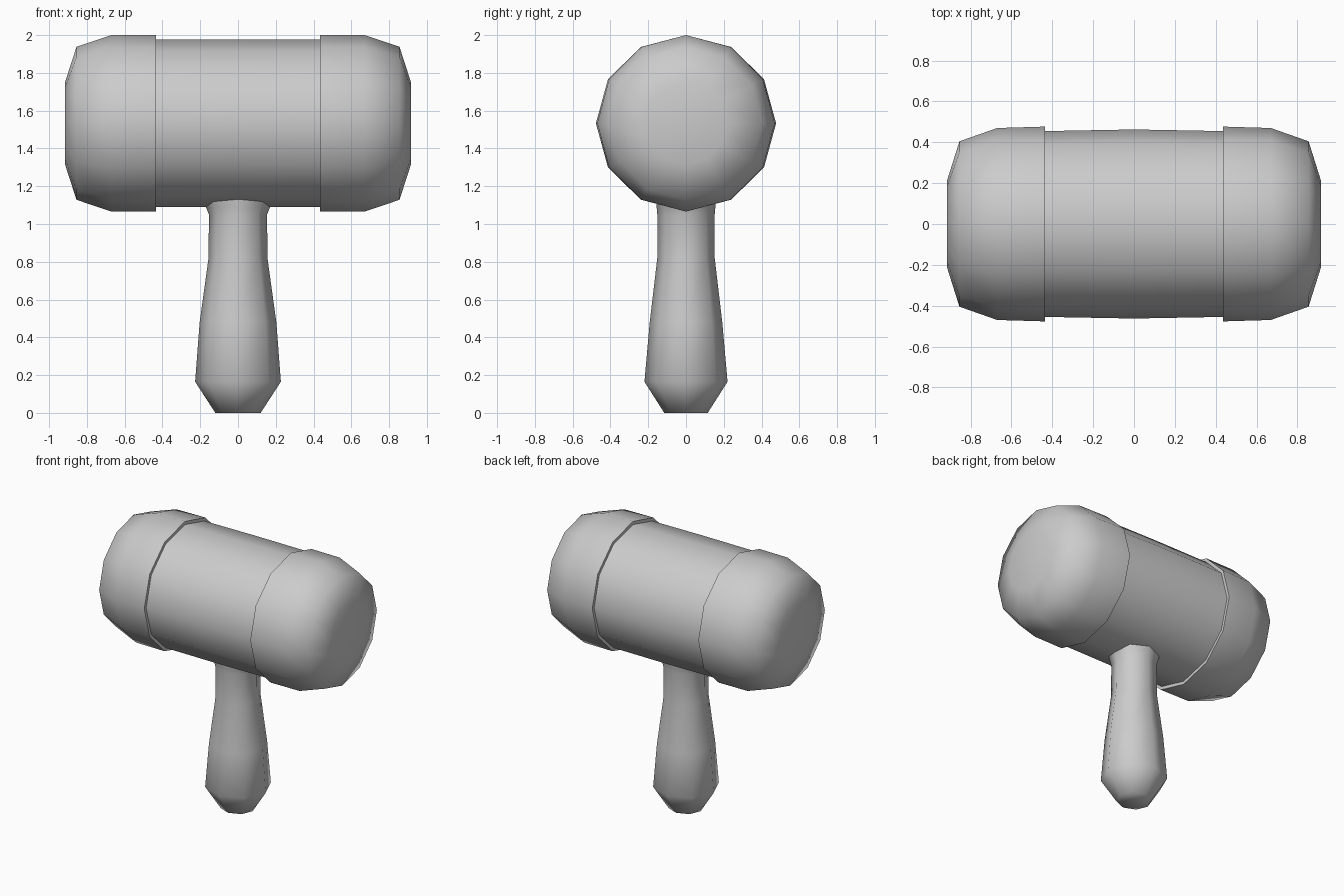
import bpy, bmesh
from math import sin, cos, pi, radians

if "Cube" in bpy.data.objects:
    bpy.data.objects.remove(bpy.data.objects["Cube"])


def lathe(name, rings, sides, to_point):
    """Skin elliptical rings (position, radius a, radius b) and cap both ends."""
    bm = bmesh.new()
    loops = []
    for pos, a, b in rings:
        loops.append([bm.verts.new(to_point(pos, a * cos(2 * pi * i / sides),
                                            b * sin(2 * pi * i / sides)))
                      for i in range(sides)])
    for l0, l1 in zip(loops, loops[1:]):
        for i in range(sides):
            j = (i + 1) % sides
            bm.faces.new((l0[i], l0[j], l1[j], l1[i]))
    bm.faces.new(loops[0])
    bm.faces.new(loops[-1])
    bmesh.ops.recalc_face_normals(bm, faces=bm.faces)
    mesh = bpy.data.meshes.new(name)
    bm.to_mesh(mesh)
    bm.free()
    obj = bpy.data.objects.new(name, mesh)
    bpy.context.collection.objects.link(obj)
    bpy.ops.object.select_all(action='DESELECT')
    obj.select_set(True)
    bpy.context.view_layer.objects.active = obj
    bpy.ops.object.shade_smooth_by_angle(angle=radians(62))
    return obj


# Head: twelve-sided barrel with stepped, rounded end caps (x, y radius, z radius)
half = [(0.435, 0.455, 0.443), (0.435, 0.477, 0.467), (0.67, 0.47, 0.467),
        (0.855, 0.405, 0.405), (0.915, 0.215, 0.22)]
rings = ([(-x, a, b) for x, a, b in reversed(half)]
         + [(0, 0.463, 0.443)] + half)
lathe("mallet_head", rings, 12, lambda p, u, v: (p, u, 1.533 + v))

# Handle: tapered grip, flaring into the underside of the head
lathe("handle", [(0, 0.12, 0.115), (0.165, 0.227, 0.22), (0.48, 0.203, 0.192),
                 (0.82, 0.156, 0.152), (1.05, 0.154, 0.152),
                 (1.085, 0.168, 0.155), (1.14, 0.19, 0.16)],
      8, lambda p, u, v: (u, v, p))
